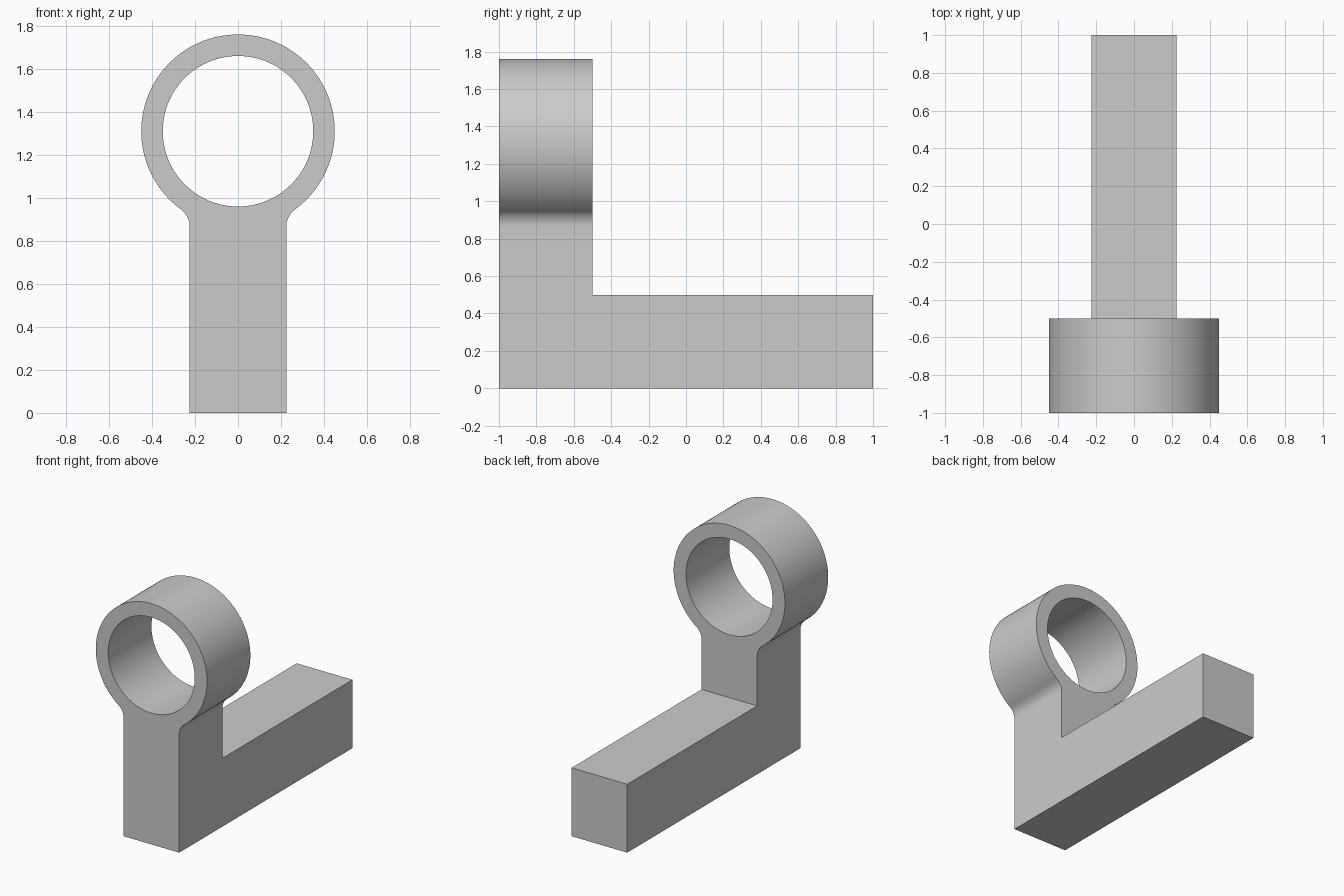
import bpy
import bmesh
from math import sin, cos, pi, sqrt, atan2, radians
from mathutils import Vector

cube = bpy.data.objects.get("Cube")
if cube:
    bpy.data.objects.remove(cube, do_unlink=True)

RING_Z, OUTER, INNER = 1.31, 0.45, 0.35
HALF_W, FILLET = 0.225, 0.10
FRONT, DEPTH, BAR_H, BAR_LEN = -1.0, 0.5, 0.5, 1.5

grey = bpy.data.materials.new("plain_grey")
grey.use_nodes = True
colour = (0.6, 0.6, 0.6, 1)
grey.diffuse_color = colour
grey.node_tree.nodes["Principled BSDF"].inputs["Base Color"].default_value = colour


def arc(cx, cz, r, start, end, n):
    """Points along an arc in the front plane."""
    steps = [start + (end - start) * i / n for i in range(n + 1)]
    return [(cx + r * cos(a), cz + r * sin(a)) for a in steps]


# Fillet centre: tangent to the post side and to the ring
fx = HALF_W + FILLET
drop = sqrt((OUTER + FILLET) ** 2 - fx ** 2)
fz = RING_Z - drop
touch = atan2(-drop, fx)

# Outline of the eyelet above the bar: right half, then mirrored
half = [(HALF_W, BAR_H)]
half += arc(fx, fz, FILLET, pi, pi + touch, 12)
half += arc(0, RING_Z, OUTER, touch, pi / 2, 56)[1:]
outline = half + [(-x, z) for x, z in reversed(half[:-1])]
hole = arc(0, RING_Z, INNER, 0, 2 * pi, 96)[:-1]

bm = bmesh.new()


def loop(points):
    verts = [bm.verts.new((x, FRONT, z)) for x, z in points]
    edges = [bm.edges.new((v, verts[i - 1])) for i, v in enumerate(verts)]
    return verts, edges


# Post and ring face with its hole
rim, rim_edges = loop(outline)
_, hole_edges = loop(hole)
bmesh.ops.triangle_fill(bm, edges=rim_edges + hole_edges, use_beauty=True,
                        normal=(0, -1, 0))

# Foot of the post, sharing the lower edge of the outline
foot = [bm.verts.new((x, FRONT, 0)) for x in (-HALF_W, HALF_W)]
bm.faces.new((foot[0], foot[1], rim[0], rim[-1]))


def extrude(faces, distance):
    result = bmesh.ops.extrude_face_region(bm, geom=faces)["geom"]
    moved = [g for g in result if isinstance(g, bmesh.types.BMVert)]
    bmesh.ops.translate(bm, verts=moved, vec=Vector((0, distance, 0)))
    return [g for g in result if isinstance(g, bmesh.types.BMFace)]


# Thicken the profile, then draw the bar out of the back of the foot
back = extrude(bm.faces[:], DEPTH)
bar_start = [f for f in back if f.calc_center_median().z < BAR_H
             and len(f.verts) == 4]
extrude(bar_start, BAR_LEN)
bmesh.ops.recalc_face_normals(bm, faces=bm.faces[:])

mesh = bpy.data.meshes.new("ring_bracket")
bm.to_mesh(mesh)
bm.free()
mesh.materials.append(grey)
bracket = bpy.data.objects.new("ring_bracket", mesh)
bpy.context.collection.objects.link(bracket)

# Smooth the round surfaces, keep flat faces crisp
bpy.ops.object.select_all(action='DESELECT')
bracket.select_set(True)
bpy.context.view_layer.objects.active = bracket
bpy.ops.object.shade_smooth_by_angle(angle=radians(30))
